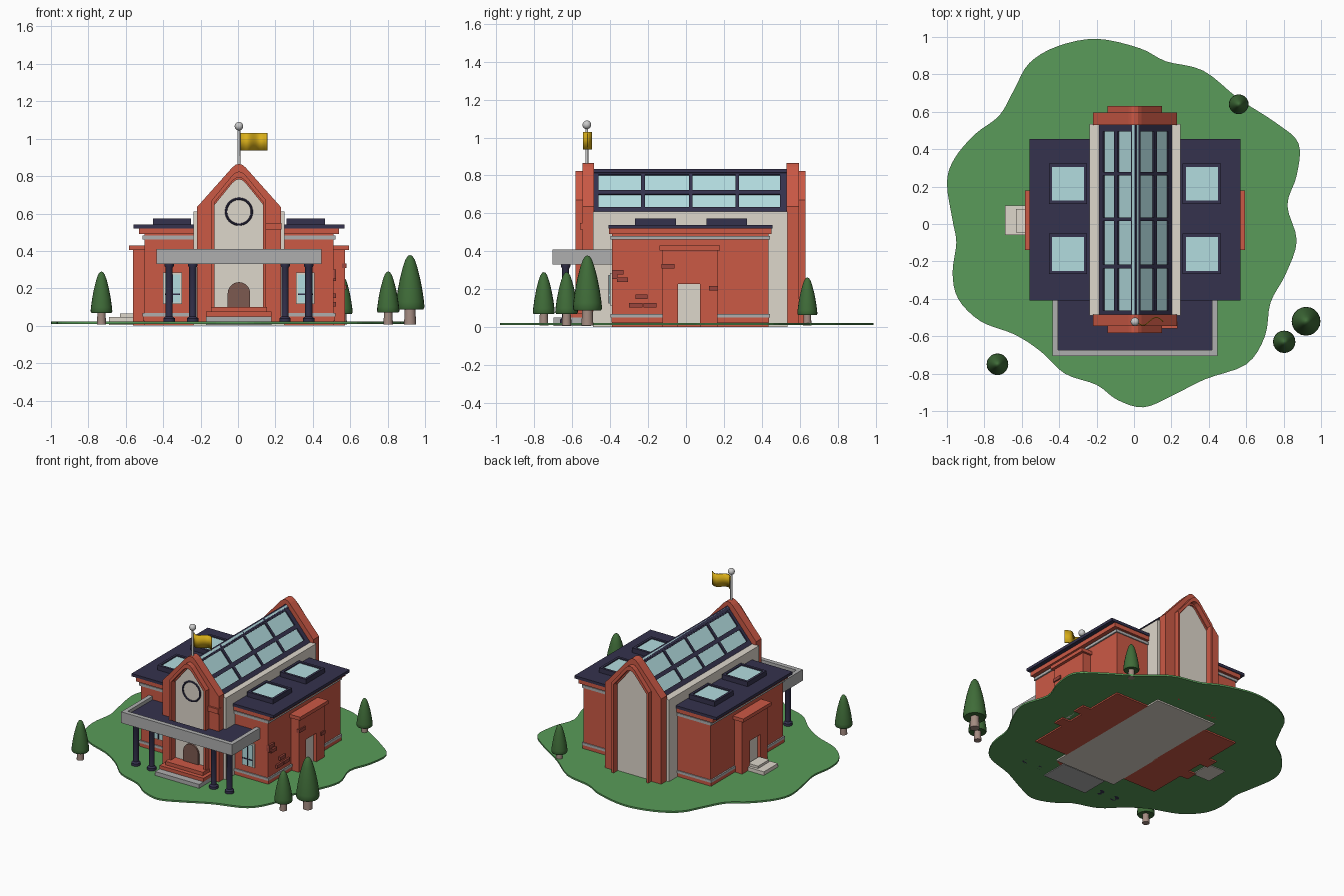
import bpy, bmesh, math
from mathutils import Matrix, Vector

if "Cube" in bpy.data.objects:
    bpy.data.objects.remove(bpy.data.objects["Cube"])

CX = 0.005  # centre line of the building


def mat(name, r, g, b):
    m = bpy.data.materials.new(name)
    m.diffuse_color = (r, g, b, 1)
    m.use_nodes = True
    m.node_tree.nodes["Principled BSDF"].inputs["Base Color"].default_value = m.diffuse_color
    return m


BRICK = mat("brick", .6, .1, .06)
DARK_BRICK = mat("dark_brick", .33, .06, .045)
BEIGE = mat("plaster", .73, .68, .6)
NAVY = mat("slate", .035, .032, .075)
GLASS = mat("glass", .45, .72, .74)
STONE = mat("stone", .43, .43, .43)
GRASS = mat("grass", .1, .33, .1)
LEAF = mat("leaf", .05, .15, .04)
BARK = mat("bark", .37, .26, .22)
GOLD = mat("gold", .7, .43, .01)
WOOD = mat("wood", .2, .1, .08)
WHITE = mat("white", .75, .75, .73)


def mesh(name, verts, faces, m, smooth=False):
    bm = bmesh.new()
    vs = [bm.verts.new(v) for v in verts]
    for f in faces:
        bm.faces.new([vs[i] for i in f])
    bmesh.ops.recalc_face_normals(bm, faces=bm.faces)
    me = bpy.data.meshes.new(name)
    bm.to_mesh(me)
    bm.free()
    me.materials.append(m)
    ob = bpy.data.objects.new(name, me)
    bpy.context.collection.objects.link(ob)
    if smooth:
        bpy.ops.object.select_all(action='DESELECT')
        ob.select_set(True)
        bpy.context.view_layer.objects.active = ob
        bpy.ops.object.shade_smooth_by_angle(angle=math.radians(40))
    return ob


def box(name, x0, x1, y0, y1, z0, z1, m, mtx=Matrix()):
    v = [mtx @ Vector((x, y, z)) for x in (x0, x1) for y in (y0, y1) for z in (z0, z1)]
    f = [(0, 1, 3, 2), (4, 5, 7, 6), (0, 1, 5, 4), (2, 3, 7, 6), (0, 2, 6, 4), (1, 3, 7, 5)]
    return mesh(name, v, f, m)


def side_box(name, s, x0, x1, *rest):
    a, b = sorted((CX + s * x0, CX + s * x1))
    return box(name, a, b, *rest)


def plate(name, pts, y0, y1, m):
    n = len(pts)
    v = [(x, y, z) for y in (y0, y1) for x, z in pts]
    f = [tuple(range(n)), tuple(range(n, 2 * n))]
    f += [(i, (i + 1) % n, (i + 1) % n + n, i + n) for i in range(n)]
    return mesh(name, v, f, m)


def frame(name, outer, inner, y0, y1, m):
    # open-bottomed frame between two matching outlines
    n = len(outer)
    v = [(x, y, z) for y in (y0, y1) for p in (outer, inner) for x, z in p]
    f = [(0, n, 3 * n, 2 * n), (n - 1, 2 * n - 1, 4 * n - 1, 3 * n - 1)]
    for i in range(n - 1):
        a, b, c, d = i, i + n, i + 2 * n, i + 3 * n
        f += [(a, a + 1, b + 1, b), (c, c + 1, d + 1, d), (a, a + 1, c + 1, c), (b, b + 1, d + 1, d)]
    return mesh(name, v, f, m)


def gable(w, shoulder, apex, z0=0.01, r=0.035):
    # pointed outline with a softly rounded tip
    k = (apex - shoulder) / w
    tip = [(CX + t * r, apex + .012 - k * r * (t * t + 1) / 2) for t in (-1, -.5, 0, .5, 1)]
    return [(CX - w, z0), (CX - w, shoulder)] + tip + [(CX + w, shoulder), (CX + w, z0)]


def lathe(name, x, y, prof, m, n=20):
    v = [(x + r * math.cos(2 * math.pi * i / n), y + r * math.sin(2 * math.pi * i / n), z)
         for r, z in prof for i in range(n)]
    f = [(j * n + i, j * n + (i + 1) % n, (j + 1) * n + (i + 1) % n, (j + 1) * n + i)
         for j in range(len(prof) - 1) for i in range(n)]
    f += [tuple(range(n)), tuple(range((len(prof) - 1) * n, len(prof) * n))]
    return mesh(name, v, f, m, True)


# Lawn: smooth closed curve through a few outline points
lawn = [(-.2, .99), (.03, .94), (.17, .87), (.37, .82), (.56, .67), (.76, .54), (.88, .43), (.87, .26),
        (.82, .1), (.87, -.09), (.81, -.27), (.73, -.42), (.7, -.6), (.6, -.75), (.38, -.83), (.2, -.92),
        (.05, -.98), (-.09, -.94), (-.2, -.86), (-.37, -.8), (-.5, -.68), (-.64, -.59), (-.82, -.52),
        (-.94, -.4), (-.97, -.26), (-.95, -.1), (-.97, .02), (-1, .22), (-.96, .35), (-.85, .48),
        (-.72, .58), (-.64, .72), (-.56, .86), (-.41, .95)]
ring = []
N = len(lawn)
for i in range(N):
    p0, p1, p2, p3 = (Vector(lawn[(i + k) % N]) for k in (-1, 0, 1, 2))
    for t in (0, .25, .5, .75):
        ring.append(.5 * (2 * p1 + (p2 - p0) * t + (2 * p0 - 5 * p1 + 4 * p2 - p3) * t * t
                          + (3 * p1 - p0 - 3 * p2 + p3) * t ** 3))
n = len(ring)
mesh("lawn", [(p.x, p.y, z) for z in (.01, .022) for p in ring],
     [tuple(range(n)), tuple(range(n, 2 * n))] + [(i, (i + 1) % n, (i + 1) % n + n, i + n) for i in range(n)], GRASS)

# Central hall with glazed pitched roof
box("hall_walls", CX - .243, CX + .243, -.49, .535, 0, .61, BEIGE)
RX = .009
L, ANG = .301, math.atan2(.225, .195)
for s in (-1, 1):
    # local x runs down the slope from the ridge, local z points outwards
    d = Vector((s * math.cos(ANG), 0, -math.sin(ANG)))
    nrm = Vector((s * math.sin(ANG), 0, math.cos(ANG)))
    M = Matrix(((d.x, 0, nrm.x, RX), (0, 1, 0, 0), (d.z, 0, nrm.z, .835), (0, 0, 0, 1)))
    box("roof_glass", 0, L, -.49, .53, -.025, -.009, GLASS, M)
    for a, b in ((0, .04), (.148, .176), (.265, L)):
        box("roof_rail", a, b, -.495, .535, -.03, 0, NAVY, M)
    for a, b in ((-.495, -.462), (-.237, -.216), (.016, .034), (.26, .279), (.495, .535)):
        box("roof_bar", 0, L, a, b, -.03, 0, NAVY, M)

# Front and back gables: stepped brick frames around a plaster panel
for tag, s, y1, y2, y3 in (("front", -1, .485, .545, .583), ("back", 1, .53, .595, .63)):
    frame(tag + "_gable_frame", gable(.224, .635, .872), gable(.135, .64, .79), s * y1, s * y2, BRICK)
    frame(tag + "_gable_trim", gable(.146, .67, .832), gable(.13, .66, .8), s * (y2 - .01), s * y3, BRICK)
    plate(tag + "_gable_panel", gable(.14, .645, .8), s * y1, s * (y2 - .012), BEIGE)

# Round window ring and arched entrance door
bpy.ops.mesh.primitive_torus_add(major_radius=.069, minor_radius=.006, major_segments=40, minor_segments=8,
                                 location=(CX, -.536, .61), rotation=(math.pi / 2, 0, 0))
bpy.context.object.name = "round_window_ring"
bpy.context.object.data.materials.append(NAVY)


def arch(w, spring, z0):
    return [(CX - w, z0)] + [(CX - w * math.cos(math.pi * i / 16), spring + w * math.sin(math.pi * i / 16))
                             for i in range(17)] + [(CX + w, z0)]


plate("entrance_door", arch(.06, .173, .06), -.545, -.52, WOOD)

# Entrance steps
box("lower_step", CX - .175, CX + .175, -.7, -.5, .005, .05, STONE)
box("middle_step", CX - .175, CX + .175, -.65, -.5, .05, .075, BRICK)
box("upper_step", CX - .15, CX + .15, -.62, -.5, .075, .1, BRICK)

# Canopy: stone parapet around a dark deck, on four round columns
box("canopy_front", CX - .442, CX + .442, -.705, -.673, .33, .41, STONE)
for s in (-1, 1):
    side_box("canopy_side", s, .412, .442, -.673, -.385, .33, .41, STONE)
    side_box("canopy_deck", s, .13, .415, -.675, -.385, .335, .385, NAVY)
    for x in (.247, .373):
        lathe("canopy_column", CX + s * x, -.635,
              [(.03, .01), (.03, .04), (.019, .05), (.019, .31), (.025, .32), (.025, .335)], NAVY)
box("canopy_deck_middle", CX - .13, CX + .13, -.675, -.58, .335, .385, NAVY)

# Side wings
for s in (-1, 1):
    side_box("wing_wall", s, .235, .505, -.39, .435, 0, .49, BRICK)
    for z0, z1, e in ((.025, .05, .008), (.49, .52, .03)):
        side_box("wing_brick_course", s, .235, .505 + e, -.39 - e / 2, .435 + e / 2, z0, z1, BRICK)
    for z0, z1 in ((.05, .068), (.462, .482)):
        side_box("wing_stone_band", s, .235, .515, -.397, .442, z0, z1, STONE)
    side_box("wing_roof", s, .235, .565, -.41, .455, .52, .54, NAVY)
    # Roof lights
    for y in (.215, -.16):
        side_box("skylight_curb", s, .255, .46, y - .108, y + .108, .54, .562, NAVY)
        for x0, x1, a, b in ((.255, .46, -.108, -.09), (.255, .46, .09, .108),
                             (.255, .272, -.09, .09), (.443, .46, -.09, .09)):
            side_box("skylight_rim", s, x0, x1, y + a, y + b, .562, .574, NAVY)
        side_box("skylight_glass", s, .27, .445, y - .092, y + .092, .556, .566, GLASS)
    # Front window
    side_box("window_frame", s, .305, .405, -.4, -.385, .115, .285, BEIGE)
    side_box("window_glass", s, .315, .395, -.405, -.39, .125, .275, GLASS)
    side_box("window_bar", s, .315, .395, -.409, -.39, .165, .172, NAVY)
    side_box("window_mullion", s, .352, .358, -.409, -.39, .125, .275, NAVY)
    # Side porch: piers and lintel around a recessed door
    side_box("porch_pier", s, .5, .567, -.125, -.042, 0, .405, BRICK)
    side_box("porch_pier", s, .5, .567, .075, .165, 0, .405, BRICK)
    side_box("porch_lintel", s, .5, .567, -.042, .075, .228, .405, BRICK)
    side_box("porch_cap", s, .5, .588, -.14, .18, .405, .43, BRICK)
    side_box("porch_door", s, .5, .545, -.042, .075, .01, .228, BEIGE)
box("side_step", -.69, -.55, -.06, .1, .005, .048, BEIGE)
box("side_step_upper", -.63, -.55, -.045, .08, .048, .065, BEIGE)

# Loose bricks standing proud of the right-hand walls and the front gable
for x, y, z, w in ((.51, -.36, .29, .06), (.51, -.335, .25, .06), (.51, -.375, .265, .03), (.567, -.095, .32, .07),
                   (.567, .145, .205, .045), (.51, -.235, .16, .065), (.51, -.265, .115, .07), (.51, -.19, .115, .07)):
    box("loose_brick", x - .01, x + .014, y - w / 2, y + w / 2, z - .012, z + .012, DARK_BRICK)
box("gable_brick", .145, .233, -.558, -.52, .515, .55, BRICK)

# Flagpole and waving flag
lathe("flagpole", CX, -.523, [(.008, .85), (.007, 1.06)], WHITE, 12)
lathe("flagpole_ball", CX, -.523, [(max(.0005, .023 * math.sin(math.pi * i / 10)), 1.067 - .023 * math.cos(math.pi * i / 10))
                                  for i in range(11)], WHITE)
K = 16
wave = [(.012 + .142 * i / K, -.523 - .021 * math.sin(2 * math.pi * i / K)) for i in range(K + 1)]
flag = mesh("flag", [(x, y, z) for z in (.938, 1.03) for x, y in wave],
            [(i, i + 1, i + K + 2, i + K + 1) for i in range(K)], GOLD, True)
flag.modifiers.new("thickness", 'SOLIDIFY').thickness = .005

# Trees: trunk and bullet-shaped foliage
for x, y, r, top in ((-.73, -.75, .058, .29), (.56, .64, .053, .262), (.92, -.52, .077, .378), (.803, -.63, .06, .29)):
    base = .01 + r
    h = top - base
    lathe("tree_trunk", x, y, [(r * .42, .008), (r * .36, base + .02)], BARK, 14)
    lathe("tree_foliage", x, y, [(r * a, base + h * b) for a, b in (
        (.6, .015), (.92, 0), (1, .04), (.97, .14), (.86, .35), (.7, .57), (.5, .78), (.32, .92), (.15, .985), (.01, 1))], LEAF)
